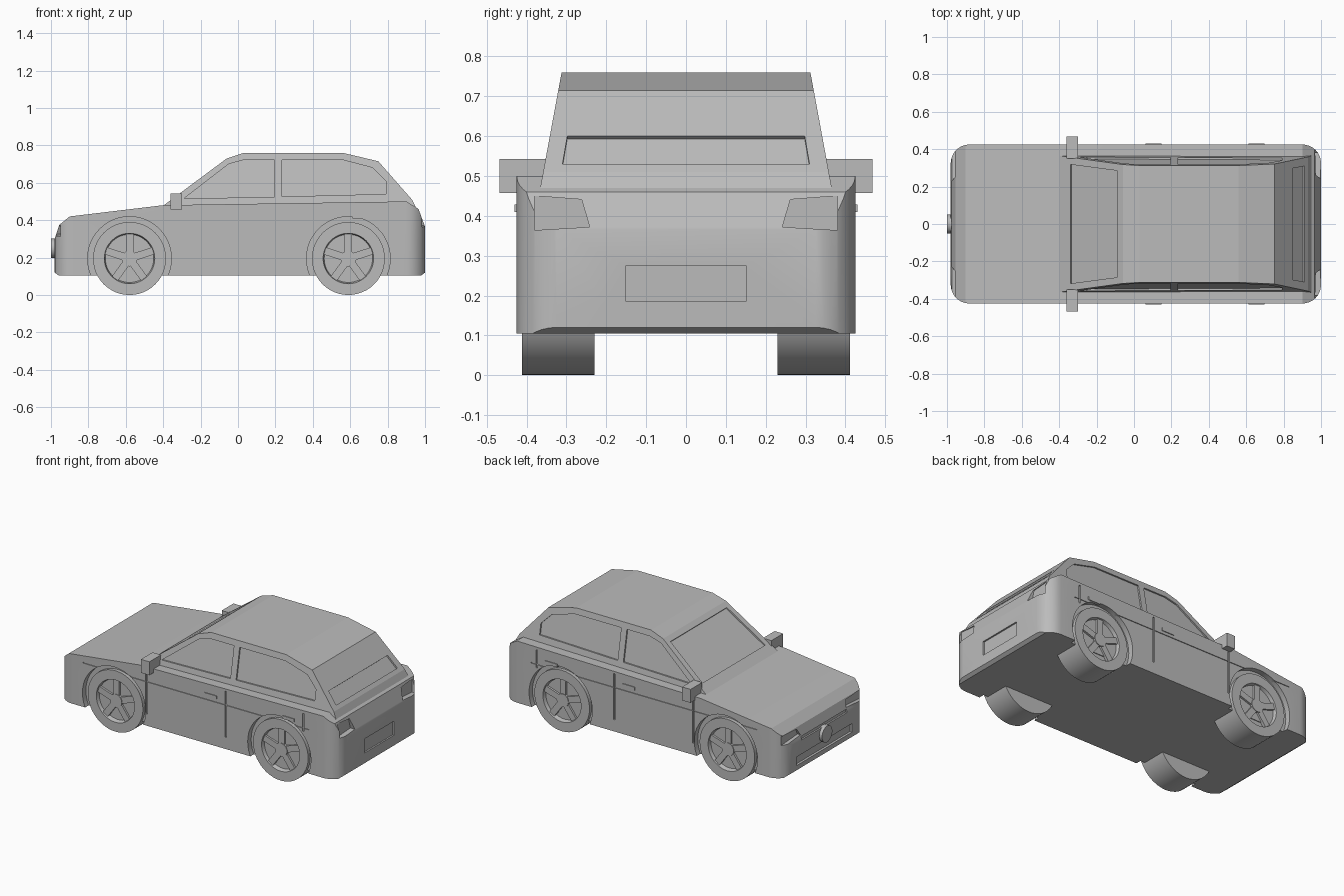
import bpy, bmesh, math
from mathutils import Vector, Matrix

old = bpy.data.objects.get("Cube")
if old:
    bpy.data.objects.remove(old, do_unlink=True)

paint = bpy.data.materials.new("grey_paint")
paint.use_nodes = True
paint.diffuse_color = (0.5, 0.5, 0.5, 1)
paint.node_tree.nodes["Principled BSDF"].inputs["Base Color"].default_value = (0.5, 0.5, 0.5, 1)


def make(name, bm):
    bmesh.ops.recalc_face_normals(bm, faces=bm.faces)
    mesh = bpy.data.meshes.new(name)
    bm.to_mesh(mesh)
    bm.free()
    mesh.materials.append(paint)
    ob = bpy.data.objects.new(name, mesh)
    bpy.context.collection.objects.link(ob)
    return ob


def prism(name, pts, a, b, axis="y", width=None):
    """Extrude a 2D outline between a and b; width(z) optionally tapers the sides."""
    bm = bmesh.new()
    put = {"y": lambda p, d: (p[0], d * (width(p[1]) if width else 1), p[1]),
           "x": lambda p, d: (d, p[0], p[1]),
           "z": lambda p, d: (p[0], p[1], d)}[axis]
    r0, r1 = [[bm.verts.new(put(p, d)) for p in pts] for d in (a, b)]
    bm.faces.new(r0)
    bm.faces.new(r1)
    for i in range(len(pts)):
        j = (i + 1) % len(pts)
        bm.faces.new((r0[i], r0[j], r1[j], r1[i]))
    return make(name, bm)


def box(name, x, y, z):
    return prism(name, [(x[0], z[0]), (x[1], z[0]), (x[1], z[1]), (x[0], z[1])], *y)


def circle(cx, cz, r, n=48):
    return [(cx + r * math.cos(math.tau * i / n), cz + r * math.sin(math.tau * i / n)) for i in range(n)]


def boolean(ob, tool, op="DIFFERENCE"):
    mod = ob.modifiers.new("cut", "BOOLEAN")
    mod.object, mod.operation, mod.solver = tool, op, "EXACT"
    bpy.context.view_layer.objects.active = ob
    bpy.ops.object.modifier_apply(modifier=mod.name)
    bpy.data.objects.remove(tool, do_unlink=True)


def smooth(ob, angle=30):
    bpy.ops.object.select_all(action="DESELECT")
    ob.select_set(True)
    bpy.context.view_layer.objects.active = ob
    bpy.ops.object.shade_smooth_by_angle(angle=math.radians(angle))


W = 0.425
AXLES = (-0.58, 0.59)
HUB_Z = 0.195

# Lower body: side profile trimmed by a rounded plan
body = prism("body", [(-0.96, 0.105), (0.98, 0.105), (1.0, 0.12), (1.0, 0.365), (0.965, 0.46),
                      (0.90, 0.50), (-0.40, 0.48), (-0.90, 0.42), (-0.955, 0.375),
                      (-0.98, 0.30), (-0.98, 0.12)], -W, W)
R = 0.10
plan = []
for cx, cy, start in ((1 - R, W - R, 0), (R - 0.98, W - R, 90), (R - 0.98, R - W, 180), (1 - R, R - W, 270)):
    for k in range(9):
        t = math.radians(start + k * 90 / 8)
        plan.append((cx + R * math.cos(t), cy + R * math.sin(t)))
boolean(body, prism("plan_cutter", plan, 0, 1, "z"), "INTERSECT")

# Wheel arches, door seams and side lines
for s in (-1, 1):
    for x in AXLES:
        boolean(body, prism("arch_cutter", circle(x, HUB_Z, 0.224), s * 0.39, s * 0.5))
    for x, z0, z1 in ((-0.35, 0.18, 0.47), (0.21, 0.18, 0.475), (0.76, 0.365, 0.48)):
        boolean(body, box("seam_cutter", (x - 0.006, x + 0.006), (s * 0.417, s * 0.5), (z0, z1)))
    boolean(body, box("line_cutter", (-0.80, 0.80), (s * 0.42, s * 0.5), (0.385, 0.391)))
    # Tail lamp and headlamp recesses
    boolean(body, prism("tail_cutter", [(s * y, z) for y, z in
            ((0.242, 0.372), (0.38, 0.364), (0.38, 0.45), (0.262, 0.441))], 0.965, 1.1, "x"))
    boolean(body, prism("head_cutter", [(s * y, z) for y, z in
            ((0.23, 0.325), (0.45, 0.31), (0.45, 0.375), (0.25, 0.365))], -0.95, -1.1, "x"))
# Plate recess, grille slot and lower intake
boolean(body, box("plate_cutter", (0.99, 1.1), (-0.15, 0.15), (0.185, 0.275)))
boolean(body, box("grille_cutter", (-1.1, -0.97), (-0.23, 0.23), (0.295, 0.315)))
boolean(body, box("intake_cutter", (-1.1, -0.965), (-0.28, 0.28), (0.15, 0.205)))
smooth(body)

# Tapered cabin
def half_width(z):
    return 0.365 - (z - 0.475) * 0.185

cabin = prism("cabin", [(-0.41, 0.47), (0.95, 0.47), (0.93, 0.51), (0.75, 0.715), (0.56, 0.76),
                        (0.03, 0.76), (-0.06, 0.73)], -1, 1, width=half_width)

# Side window recesses
FRONT_WIN = [(-0.29, 0.515), (0.195, 0.525), (0.195, 0.722), (0.03, 0.722), (-0.05, 0.70)]
REAR_WIN = [(0.235, 0.526), (0.79, 0.54), (0.79, 0.61), (0.72, 0.68), (0.56, 0.722), (0.235, 0.722)]
for s in (-1, 1):
    for win in (FRONT_WIN, REAR_WIN):
        boolean(cabin, prism("window_cutter", win, s, s * 1.2, width=lambda z: half_width(z) - 0.01))


# Windscreen and rear window recesses, sunk along each sloping face
def slope_window(p, q, w0, w1, depth=0.01):
    p, q = Vector((p[0], 0, p[1])), Vector((q[0], 0, q[1]))
    n = (q - p).cross(Vector((0, 1, 0))).normalized()
    if n.z < 0:
        n = -n
    bm = bmesh.new()
    rings = [[bm.verts.new(c + Vector((0, y, 0)) + n * d) for c, y in ((p, -w0), (p, w0), (q, w1), (q, -w1))]
             for d in (-depth, 0.06)]
    bm.faces.new(rings[0])
    bm.faces.new(rings[1])
    for i in range(4):
        j = (i + 1) % 4
        bm.faces.new((rings[0][i], rings[0][j], rings[1][j], rings[1][i]))
    return make("glass_cutter", bm)

boolean(cabin, slope_window((-0.34, 0.522), (-0.09, 0.708), 0.318, 0.285))
boolean(cabin, slope_window((0.912, 0.53), (0.851, 0.60), 0.31, 0.298))
smooth(cabin, 12)

# Round nose badge
badge = prism("nose_disc", [(y, z) for y, z in circle(0, 0.25, 0.052, 32)], -0.96, -1.0, "x")
smooth(badge)

# Mirrors and door handles
for s, side in ((-1, "right"), (1, "left")):
    box("mirror_" + side, (-0.36, -0.30), (s * 0.35, s * 0.468), (0.457, 0.543))
    for x, part in ((0.105, "front"), (0.655, "rear")):
        box(part + "_handle_" + side, (x - 0.043, x + 0.043), (s * 0.41, s * 0.43), (0.409, 0.429))


# Wheel: lathed tyre with dished rim, hub and five spokes
def wheel(name, x, s):
    n = 48
    profile = [(0.0, 0.23), (0.195, 0.23), (0.195, 0.412), (0.135, 0.412), (0.128, 0.385), (0.0, 0.385)]
    bm = bmesh.new()
    spin = [bm.verts.new((r, y, 0)) for r, y in profile]
    edges = [bm.edges.new(e) for e in zip(spin, spin[1:])]
    bmesh.ops.spin(bm, geom=spin + edges, axis=(0, 1, 0), cent=(0, 0, 0), angle=math.tau, steps=n)
    bmesh.ops.remove_doubles(bm, verts=bm.verts, dist=1e-4)
    hub = bmesh.ops.create_cone(bm, cap_ends=True, segments=20, radius1=0.042, radius2=0.042, depth=0.03,
                                matrix=Matrix.Translation((0, 0.392, 0)) @ Matrix.Rotation(math.pi / 2, 4, "X"))
    for i in range(5):
        turn = Matrix.Rotation(math.tau * i / 5, 4, "Y")
        spoke = bmesh.ops.create_cube(bm, size=1, matrix=turn @ Matrix.Translation((0, 0.392, 0.082))
                                      @ Matrix.Diagonal((0.04, 0.022, 0.1, 1)))
    bmesh.ops.transform(bm, verts=bm.verts, matrix=Matrix.Translation((x, 0, HUB_Z)) @ Matrix.Diagonal((1, s, 1, 1)))
    smooth(make(name, bm))

for x, end in zip(AXLES, ("front", "rear")):
    for s, side in ((-1, "right"), (1, "left")):
        wheel(end + "_wheel_" + side, x, s)
